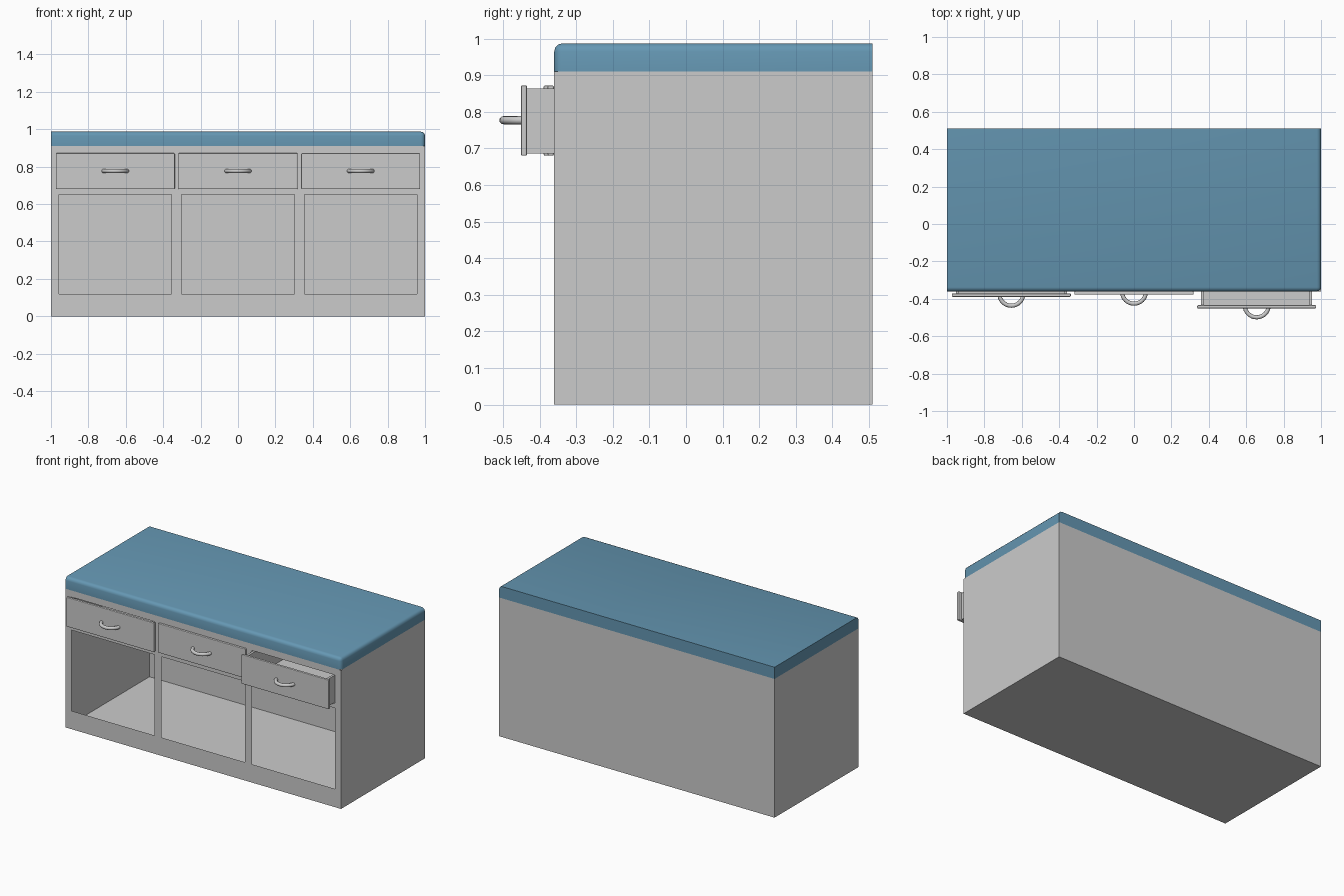
import bpy, bmesh, math

if "Cube" in bpy.data.objects:
    bpy.data.objects.remove(bpy.data.objects["Cube"])

FRONT, BACK = -0.36, 0.51


def add_mesh(name, bm):
    bmesh.ops.recalc_face_normals(bm, faces=bm.faces)
    me = bpy.data.meshes.new(name)
    bm.to_mesh(me)
    bm.free()
    ob = bpy.data.objects.new(name, me)
    bpy.context.collection.objects.link(ob)
    return ob


def add_box(bm, lo, hi):
    verts = bmesh.ops.create_cube(bm, size=1)["verts"]
    for v in verts:
        v.co = [(a + b) / 2 + c * (b - a) for a, b, c in zip(lo, hi, v.co)]


def smooth(ob):
    bpy.ops.object.select_all(action='DESELECT')
    ob.select_set(True)
    bpy.context.view_layer.objects.active = ob
    bpy.ops.object.shade_smooth_by_angle(angle=math.radians(40))


# Cabinet: thin shell, front face gridded with cupboard and drawer openings
bm = bmesh.new()


def quad(*pts):
    bm.faces.new([bm.verts.new(p) for p in pts])


xs = [-1, -0.957, -0.355, -0.303, 0.303, 0.355, 0.957, 1]
zs = [0, 0.12, 0.65, 0.683, 0.867, 0.91]
for i, (x0, x1) in enumerate(zip(xs, xs[1:])):
    for j, (z0, z1) in enumerate(zip(zs, zs[1:])):
        if not (i % 2 and j % 2):
            quad((x0, FRONT, z0), (x1, FRONT, z0), (x1, FRONT, z1), (x0, FRONT, z1))
for x in (-1, 1):
    quad((x, FRONT, 0), (x, BACK, 0), (x, BACK, 0.91), (x, FRONT, 0.91))
quad((-1, BACK, 0), (1, BACK, 0), (1, BACK, 0.91), (-1, BACK, 0.91))
quad((-1, FRONT, 0), (1, FRONT, 0), (1, BACK, 0), (-1, BACK, 0))
bmesh.ops.remove_doubles(bm, verts=bm.verts, dist=1e-5)
add_mesh("cabinet_body", bm)

# Worktop: rounded along the front and right edges
bm = bmesh.new()
add_box(bm, (-1, FRONT, 0.91), (1, BACK, 0.987))


def rounded(e):
    a, b = (v.co for v in e.verts)
    top = min(a.z, b.z) > 0.95
    front = max(a.y, b.y) < 0
    right = min(a.x, b.x) > 0
    return top + front + right == 2


bmesh.ops.bevel(bm, geom=[e for e in bm.edges if rounded(e)], offset=0.022,
                segments=3, profile=0.5, affect='EDGES')
worktop = add_mesh("worktop", bm)
smooth(worktop)
blue = bpy.data.materials.new("blue_worktop")
blue.diffuse_color = (0.13, 0.31, 0.45, 1)
blue.use_nodes = True
blue.node_tree.nodes["Principled BSDF"].inputs["Base Color"].default_value = blue.diffuse_color
worktop.data.materials.append(blue)


# Drawers: open box, front plate and half-ring handle
def drawer(side, cx, front):
    back_of_plate, t, w, depth = front + 0.017, 0.015, 0.297, 0.65
    y0, y1, z0, z1 = back_of_plate, back_of_plate + depth, 0.686, 0.864
    bm = bmesh.new()
    add_box(bm, (cx - w, y0, z0), (cx + w, y1, z0 + t))
    add_box(bm, (cx - w, y0, z0 + t), (cx - w + t, y1, z1))
    add_box(bm, (cx + w - t, y0, z0 + t), (cx + w, y1, z1))
    add_box(bm, (cx - w + t, y1 - t, z0 + t), (cx + w - t, y1, z1))
    add_mesh(side + "_drawer_box", bm)

    bm = bmesh.new()
    add_box(bm, (cx - 0.318, front, 0.68), (cx + 0.318, back_of_plate, 0.872))
    plate = add_mesh(side + "_drawer_front", bm)
    bev = plate.modifiers.new("bevel", 'BEVEL')
    bev.width, bev.segments = 0.004, 2

    n, m, major, minor = 16, 12, 0.064, 0.011
    bm = bmesh.new()
    rings = []
    for i in range(n + 1):
        a = math.pi * i / n
        ring = []
        for k in range(m):
            b = 2 * math.pi * k / m
            r = major + minor * math.cos(b)
            ring.append(bm.verts.new((cx + r * math.cos(a),
                                      front + 0.016 - r * math.sin(a),
                                      0.777 + minor * math.sin(b))))
        rings.append(ring)
    for r0, r1 in zip(rings, rings[1:]):
        for k in range(m):
            bm.faces.new((r0[k], r0[(k + 1) % m], r1[(k + 1) % m], r1[k]))
    for ring in (rings[0], rings[-1]):
        bm.faces.new(ring)
    smooth(add_mesh(side + "_drawer_handle", bm))


drawer("left", -0.656, -0.389)
drawer("middle", 0, -0.378)
drawer("right", 0.656, -0.451)
